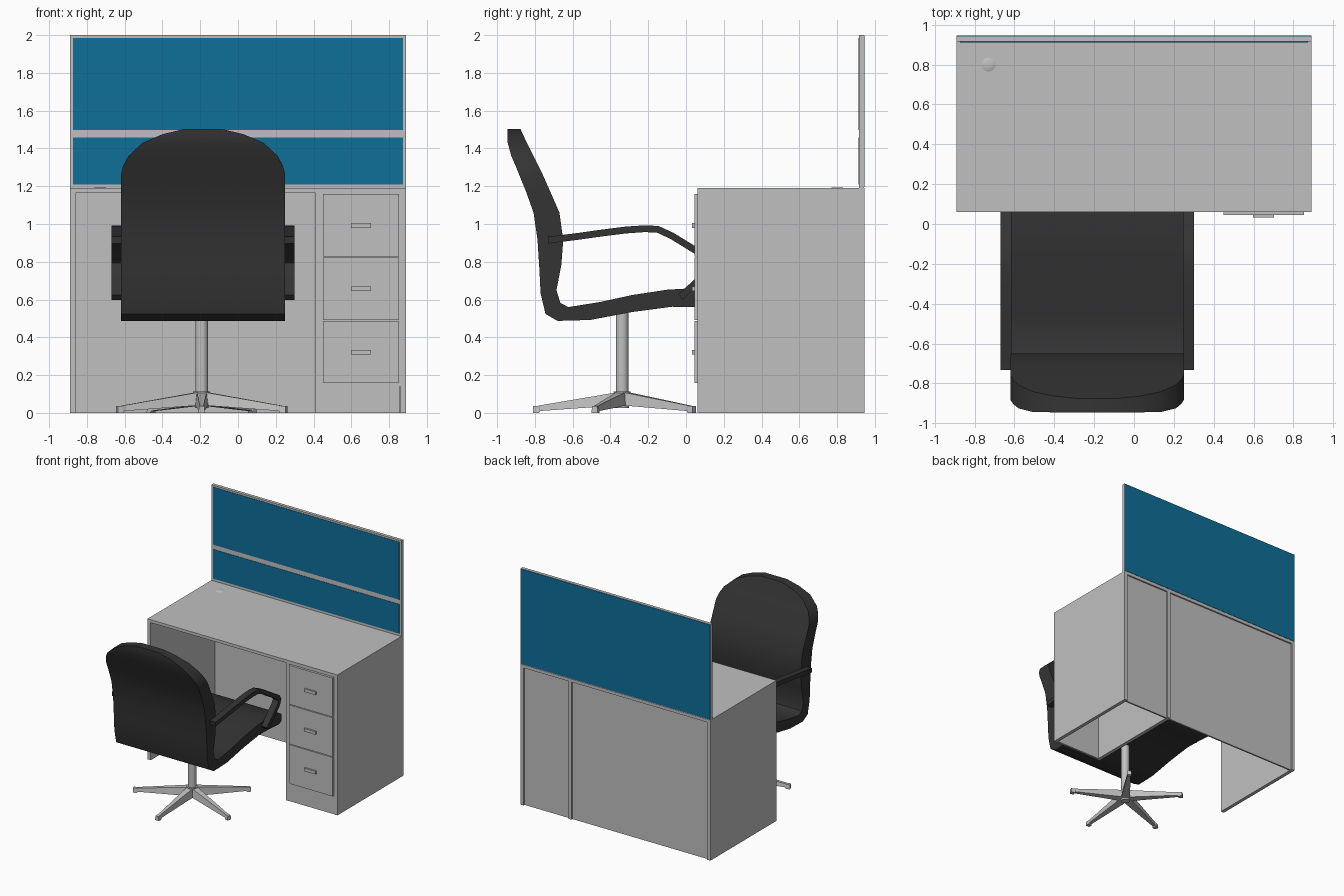
import bpy, bmesh, math
from mathutils import Vector, Matrix

if "Cube" in bpy.data.objects:
    bpy.data.objects.remove(bpy.data.objects["Cube"])


def material(name, r, g, b):
    m = bpy.data.materials.new(name)
    m.diffuse_color = (r, g, b, 1)
    m.use_nodes = True
    m.node_tree.nodes["Principled BSDF"].inputs["Base Color"].default_value = m.diffuse_color
    return m


GREY = material("light grey", 0.53, 0.53, 0.53)
BLUE = material("panel blue", 0.0044, 0.156, 0.314)
BLACK = material("chair black", 0.034, 0.034, 0.034)


def finish(name, bm, mat, smooth=None):
    bmesh.ops.recalc_face_normals(bm, faces=bm.faces)
    me = bpy.data.meshes.new(name)
    bm.to_mesh(me)
    bm.free()
    ob = bpy.data.objects.new(name, me)
    bpy.context.collection.objects.link(ob)
    me.materials.append(mat)
    if smooth:
        bpy.ops.object.select_all(action='DESELECT')
        ob.select_set(True)
        bpy.context.view_layer.objects.active = ob
        bpy.ops.object.shade_smooth_by_angle(angle=math.radians(smooth))
    return ob


def box(name, x, y, z, mat=GREY):
    bm = bmesh.new()
    bmesh.ops.create_cube(bm, size=1)
    for v in bm.verts:
        v.co = Vector(r[0] if c < 0 else r[1] for c, r in zip(v.co, (x, y, z)))
    return finish(name, bm, mat)


def loft(name, rings, mat, smooth=None, turn=None):
    """Skin a list of equal-length closed rings and cap the ends."""
    bm = bmesh.new()
    vs = [[bm.verts.new(p) for p in ring] for ring in rings]
    n = len(vs[0])
    for a, b in zip(vs, vs[1:]):
        for i in range(n):
            j = (i + 1) % n
            bm.faces.new((a[i], a[j], b[j], b[i]))
    bm.faces.new(vs[0])
    bm.faces.new(vs[-1])
    if turn:
        bm.transform(turn)
    return finish(name, bm, mat, smooth)


# Desk carcass
F, B = 0.06, 0.945
box("desk_top", (-0.89, 0.89), (F, B), (1.165, 1.19))
for name, x0, x1 in (("left_side", -0.89, -0.86), ("divider", 0.41, 0.44),
                     ("right_side", 0.86, 0.89)):
    box(name, (x0, x1), (F, B), (0, 1.165))
box("knee_back_panel", (-0.86, 0.41), (0.918, 0.932), (0, 1.165))
box("pedestal_back_panel", (0.44, 0.86), (0.918, 0.932), (0, 1.165))

# Drawer pedestal front
box("pedestal_front", (0.44, 0.86), (0.066, 0.08), (0.14, 1.165))
box("kick_plate", (0.44, 0.855), (0.062, 0.08), (0, 0.152))
for i in range(3):
    z = 0.157 + i * 0.336
    box(f"drawer_front_{i + 1}", (0.45, 0.853), (0.046, 0.066), (z, z + 0.33))
    h = z + 0.164
    box(f"drawer_handle_{i + 1}", (0.597, 0.703), (0.032, 0.046), (h - 0.013, h + 0.013))

# Cable cap on the desk top
bm = bmesh.new()
bmesh.ops.create_cone(bm, cap_ends=True, segments=24, radius1=0.036, radius2=0.025, depth=0.005,
                      matrix=Matrix.Translation((-0.73, 0.8, 1.192)))
finish("cable_cap", bm, GREY, 40)

# Privacy screen
box("screen_frame", (-0.89, 0.89), (0.915, 0.942), (1.19, 2.0))
box("screen_back_cloth", (-0.887, 0.887), (0.941, B), (1.195, 1.997), BLUE)
for name, z0, z1 in (("screen_lower_cloth", 1.21, 1.458), ("screen_upper_cloth", 1.497, 1.985)):
    box(name, (-0.873, 0.873), (0.912, 0.92), (z0, z1), BLUE)

# Chair shell: (outer y, outer z, inner y, inner z, half width)
CX = -0.185
W = 0.435
shell = [
    (-0.945, 1.503, -0.876, 1.503, 0.10), (-0.945, 1.475, -0.864, 1.475, 0.215),
    (-0.944, 1.43, -0.842, 1.43, 0.32), (-0.925, 1.36, -0.808, 1.36, 0.395),
    (-0.903, 1.31, -0.782, 1.31, 0.422), (-0.883, 1.26, -0.758, 1.26, W),
    (-0.85, 1.18, -0.718, 1.17, W), (-0.807, 1.06, -0.67, 1.06, W),
    (-0.786, 0.915, -0.65, 0.915, W), (-0.776, 0.757, -0.66, 0.783, W),
    (-0.77, 0.635, -0.686, 0.65, W), (-0.744, 0.524, -0.665, 0.582, W),
    (-0.68, 0.487, -0.623, 0.56, W), (-0.507, 0.492, -0.454, 0.587, W),
    (-0.285, 0.534, -0.285, 0.624, W), (-0.074, 0.562, -0.1, 0.652, W),
    (0.06, 0.56, 0.05, 0.661, W), (0.19, 0.55, 0.19, 0.648, W),
    (0.222, 0.565, 0.225, 0.625, W),
]
loft("chair_seat_and_back",
     [[(CX - w, oy, oz), (CX + w, oy, oz), (CX + w, iy, iz), (CX - w, iy, iz)]
      for oy, oz, iy, iz, w in shell], BLACK, 42)

# Looped arm straps on both sides
path = [Vector(p) for p in (
    (-0.73, 0.915), (-0.59, 0.932), (-0.454, 0.951), (-0.32, 0.968), (-0.22, 0.975),
    (-0.15, 0.972), (-0.074, 0.937), (0.04, 0.867), (0.115, 0.822), (0.135, 0.795),
    (0.12, 0.76), (0.05, 0.687), (-0.03, 0.612))]
for name, x0, x1 in (("left_arm", -0.67, -0.615), ("right_arm", 0.245, 0.30)):
    rings = []
    for i, p in enumerate(path):
        t = (path[min(i + 1, len(path) - 1)] - path[max(i - 1, 0)]).normalized()
        n = Vector((-t.y, t.x)) * 0.018
        a, b = p + n, p - n
        rings.append([(x0, *a), (x1, *a), (x1, *b), (x0, *b)])
    loft(name, rings, BLACK, 40)

# Chair column and hub
CY = -0.338
for name, r1, r2, z0, z1 in (("chair_column", 0.033, 0.033, 0.1, 0.56),
                             ("base_hub", 0.035, 0.045, 0.025, 0.112)):
    bm = bmesh.new()
    bmesh.ops.create_cone(bm, cap_ends=True, segments=24, radius1=r1, radius2=r2, depth=z1 - z0,
                          matrix=Matrix.Translation((CX - 0.007, CY, (z0 + z1) / 2)))
    finish(name, bm, GREY, 40)

# Five star legs with a foot on each tip: (radius, bottom, top, half width)
leg = [(0.02, 0.04, 0.11, 0.035), (0.435, 0.01, 0.04, 0.014), (0.44, 0, 0.038, 0.018),
       (0.472, 0, 0.036, 0.018)]
for k in range(5):
    turn = Matrix.Translation((CX - 0.007, CY, 0)) @ Matrix.Rotation(
        math.radians(-90 + 72 * k), 4, 'Z')
    loft(f"base_leg_{k + 1}",
         [[(r, -w, z0), (r, w, z0), (r, w * 0.75, z1), (r, -w * 0.75, z1)]
          for r, z0, z1, w in leg], GREY, turn=turn)
